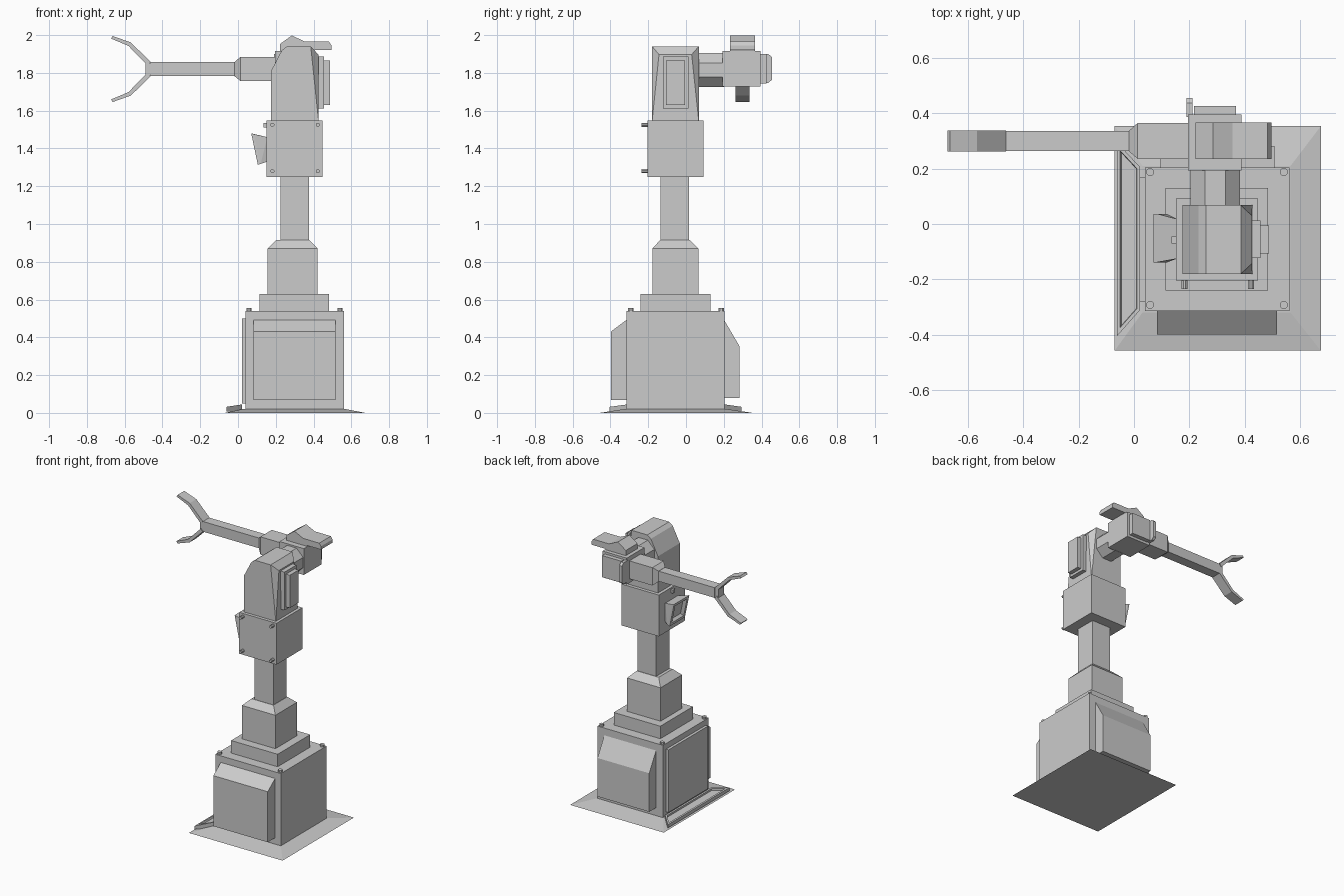
import bpy, bmesh, math
from mathutils import Vector, Matrix

if "Cube" in bpy.data.objects:
    bpy.data.objects.remove(bpy.data.objects["Cube"])


def finish(name, bm):
    bmesh.ops.recalc_face_normals(bm, faces=bm.faces)
    me = bpy.data.meshes.new(name)
    bm.to_mesh(me)
    bm.free()
    ob = bpy.data.objects.new(name, me)
    bpy.context.collection.objects.link(ob)
    return ob


def hull(name, pts, recess=None):
    """Convex solid; recess = (direction, rim, slope width, depth)."""
    bm = bmesh.new()
    for p in pts:
        bm.verts.new(p)
    bmesh.ops.convex_hull(bm, input=bm.verts[:])
    bmesh.ops.dissolve_limit(bm, angle_limit=0.01, verts=bm.verts[:], edges=bm.edges[:])
    bmesh.ops.recalc_face_normals(bm, faces=bm.faces)
    if recess:
        d, rim, slope, depth = recess
        f = max(bm.faces, key=lambda f: f.normal.dot(Vector(d)))
        bmesh.ops.inset_region(bm, faces=[f], thickness=rim, use_even_offset=True)
        bmesh.ops.inset_region(bm, faces=[f], thickness=slope, depth=-depth, use_even_offset=True)
    return finish(name, bm)


def rect(x0, x1, y0, y1, z):
    return [(x, y, z) for x in (x0, x1) for y in (y0, y1)]


def box(name, x0, x1, y0, y1, z0, z1):
    return hull(name, rect(x0, x1, y0, y1, z0) + rect(x0, x1, y0, y1, z1))


def prism(name, pts, axis, a, b):
    """Extrude a 2D profile from a to b along axis 0 (x) or 1 (y)."""
    put = (lambda p, t: (t, p[0], p[1])) if axis == 0 else (lambda p, t: (p[0], t, p[1]))
    bm = bmesh.new()
    ends = [[bm.verts.new(put(p, t)) for p in pts] for t in (a, b)]
    for e in ends:
        bm.faces.new(e)
    n = len(pts)
    for i in range(n):
        j = (i + 1) % n
        bm.faces.new((ends[0][i], ends[0][j], ends[1][j], ends[1][i]))
    return finish(name, bm)


def cyl(name, c, r, length, axis='Z', n=8):
    rot = Matrix() if axis == 'Z' else Matrix.Rotation(math.pi / 2, 4, 'X')
    bm = bmesh.new()
    bmesh.ops.create_cone(bm, cap_ends=True, segments=n, radius1=r, radius2=r, depth=length,
                          matrix=Matrix.Translation(c) @ rot @ Matrix.Rotation(math.pi / n, 4, 'Z'))
    return finish(name, bm)


# Ground plate and main housing
hull("base_plate", rect(-0.07, 0.674, -0.457, 0.353, 0) + rect(0.03, 0.565, -0.32, 0.21, 0.021))
box("base_housing", 0.04, 0.56, -0.314, 0.204, 0.015, 0.54)
prism("front_panel", [(-0.31, 0.067), (-0.398, 0.067), (-0.398, 0.43), (-0.31, 0.496)], 0, 0.083, 0.515)
prism("back_panel", [(0.2, 0.078), (0.282, 0.078), (0.282, 0.355), (0.2, 0.495)], 0, 0.095, 0.506)
box("left_panel", 0.02, 0.045, -0.28, 0.17, 0.05, 0.5)
for i, x in enumerate((0.058, 0.54)):
    for j, y in enumerate((-0.292, 0.187)):
        cyl(f"housing_bolt_{i}{j}", (x, y, 0.545), 0.015, 0.022)

# Low tray on the left of the plate
hull("side_tray",
     [(-0.062, y, z) for y in (-0.405, 0.295) for z in (0.008, 0.032)] +
     [(0.022, y, z) for y in (-0.31, 0.205) for z in (0.008, 0.045)],
     ((0, 0, 1), 0.012, 0.003, 0.012))

# Stepped pedestal and column
box("pedestal_collar", 0.113, 0.483, -0.24, 0.13, 0.53, 0.63)
box("pedestal", 0.156, 0.422, -0.178, 0.066, 0.62, 0.87)
hull("pedestal_chamfer", rect(0.156, 0.422, -0.178, 0.066, 0.87) + rect(0.203, 0.378, -0.137, 0.02, 0.915))
box("column", 0.225, 0.375, -0.135, 0.017, 0.9, 1.26)

# Shoulder block with front bolts
box("shoulder_block", 0.152, 0.448, -0.203, 0.092, 1.25, 1.547)
for i, x in enumerate((0.182, 0.422)):
    for j, z in enumerate((1.28, 1.525)):
        cyl(f"shoulder_bolt_{i}{j}", (x, -0.216, z), 0.011, 0.038, 'Y')
box("shoulder_knob", 0.136, 0.16, -0.07, -0.045, 1.51, 1.535)

# Tilted control screen on the shoulder's left
y0, y1 = -0.138, 0.036
hull("control_screen",
     [(x, y, z) for y in (y0, y1) for x, z in ((0.07, 1.48), (0.085, 1.475), (0.105, 1.313), (0.12, 1.318))] +
     [(0.155, y, z) for y in (y0 + 0.013, y1 - 0.018) for z in (1.33, 1.46)],
     ((-1, 0, -0.2), 0.02, 0.012, 0.02))

# Head, tapered at its right corners
side = [(0.175, 1.54), (0.175, 1.81), (0.232, 1.92), (0.26, 1.941), (0.385, 1.941), (0.427, 1.54)]
hull("head", [(x, y, z) for x, z in side for y in (-0.18, 0.068)] +
     [(0.425, y, 1.897) for y in (-0.143, 0.03)])
box("head_side_panel", 0.42, 0.456, -0.123, 0.012, 1.612, 1.886)
box("head_side_panel_outer", 0.45, 0.486, -0.106, -0.006, 1.63, 1.865)

# Wrist joint behind the head
cyl("wrist_neck", (0.293, 0.13, 1.815), 0.097, 0.14, 'Y')
box("wrist_block", 0.195, 0.388, 0.193, 0.394, 1.727, 1.916)
box("wrist_end_cap", 0.217, 0.368, 0.39, 0.425, 1.745, 1.9)
prism("wrist_end_plate", [(0.385, 1.747), (0.436, 1.747), (0.455, 1.764), (0.455, 1.883), (0.436, 1.9), (0.385, 1.9)],
      0, 0.19, 0.211)
prism("wrist_cover", [(0.222, 1.91), (0.222, 1.953), (0.285, 1.998), (0.355, 1.965), (0.482, 1.965),
                      (0.495, 1.945), (0.495, 1.922), (0.385, 1.922), (0.38, 1.91)], 1, 0.234, 0.366)

# Forearm
hull("forearm_sleeve", [(x, y, z) for x in (0.013, 0.2) for y in (0.235, 0.364) for z in (1.757, 1.885)] +
     [(-0.018, y, z) for y in (0.262, 0.336) for z in (1.782, 1.858)])
box("forearm", -0.463, 0.0, 0.263, 0.335, 1.784, 1.857)
box("gripper_mount", -0.49, -0.455, 0.266, 0.332, 1.79, 1.851)

# Two bent gripper fingers mirrored about the arm axis
finger = [(-0.462, 1.857), (-0.567, 1.961), (-0.663, 1.995), (-0.673, 1.982), (-0.58, 1.943), (-0.48, 1.84)]
mid = 1.8205
for name, s in (("upper_finger", 1), ("lower_finger", -1)):
    prism(name, [(x, mid + s * (z - mid)) for x, z in finger], 1, 0.261, 0.337)
